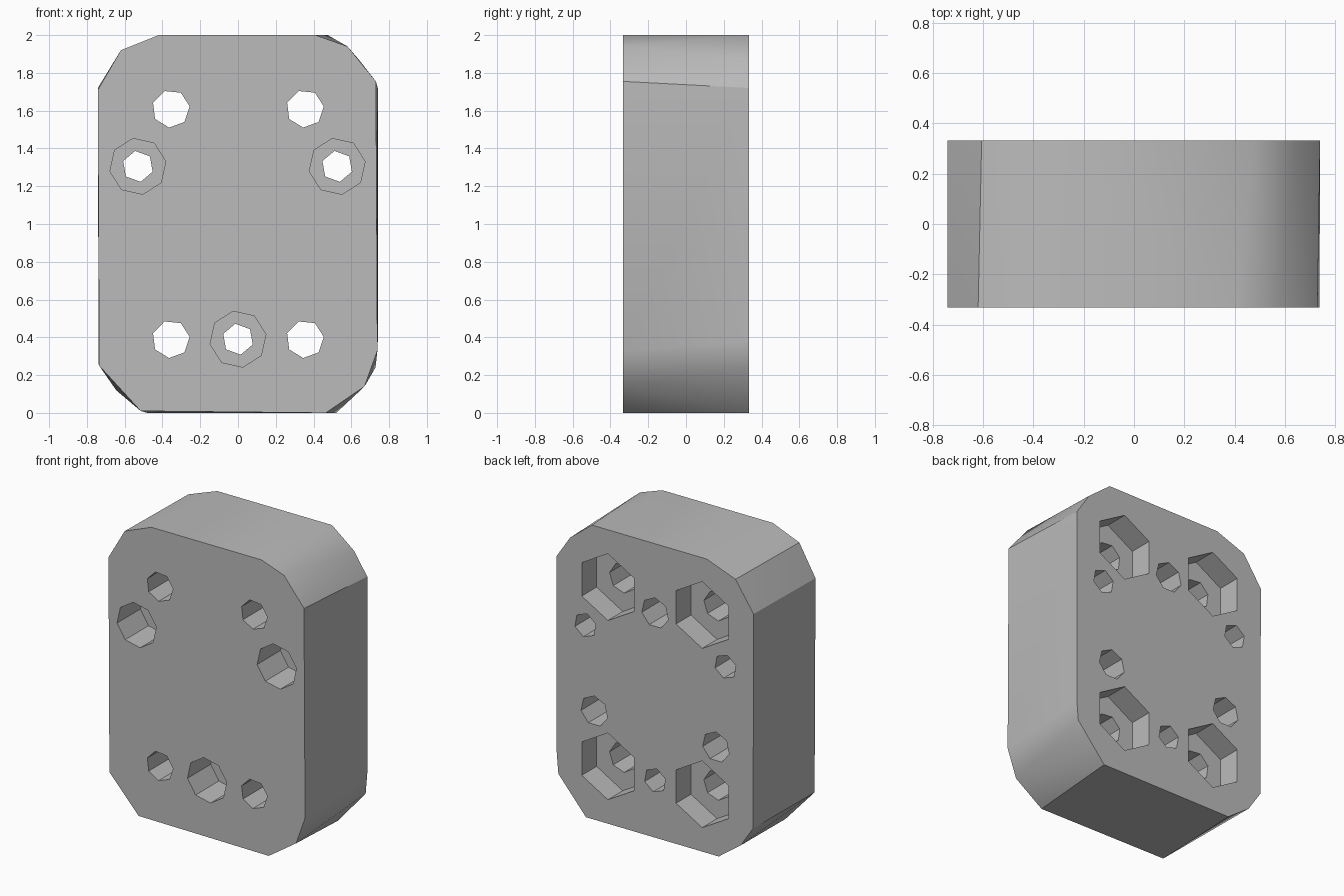
import bpy
import bmesh
import math
from mathutils import Matrix

cube = bpy.data.objects.get("Cube")
if cube:
    bpy.data.objects.remove(cube, do_unlink=True)

grey = bpy.data.materials.new("plain grey")
grey.use_nodes = True
colour = (0.5, 0.5, 0.5, 1)
grey.diffuse_color = colour
grey.node_tree.nodes["Principled BSDF"].inputs["Base Color"].default_value = colour

HALF = 0.333  # half the thickness of the block


def add_object(name, bm):
    mesh = bpy.data.meshes.new(name)
    bm.to_mesh(mesh)
    bm.free()
    mesh.materials.append(grey)
    obj = bpy.data.objects.new(name, mesh)
    bpy.context.collection.objects.link(obj)
    return obj


# Block: faceted rounded plate, slightly different outline front and back
front = [(-.42, 2), (-.62, 1.92), (-.742, 1.71), (-.735, .25), (-.515, .01), (.465, 0),
         (.67, .14), (.738, .33), (.73, 1.755), (.58, 1.94), (.41, 2)]
back = [(-.39, 2), (-.606, 1.92), (-.742, 1.72), (-.738, .26), (-.645, .12), (-.48, 0),
        (.52, 0), (.728, .24), (.74, .38), (.74, 1.72), (.64, 1.87), (.475, 2)]
bm = bmesh.new()
for outline, y in ((front, -HALF), (back, HALF)):
    for x, z in outline:
        bm.verts.new((x, y, z))
bmesh.ops.convex_hull(bm, input=bm.verts[:])
bmesh.ops.dissolve_limit(bm, angle_limit=math.radians(0.5),
                         verts=bm.verts[:], edges=bm.edges[:])
bmesh.ops.recalc_face_normals(bm, faces=bm.faces[:])
block = add_object("mounting_block", bm)


def drill(name, x, z, radius, y0, y1, sides, turn=0):
    """Cut a prism-shaped hole along y from y0 to y1."""
    bm = bmesh.new()
    place = (Matrix.Translation((x, (y0 + y1) / 2, z))
             @ Matrix.Rotation(math.pi / 2, 4, 'X')
             @ Matrix.Rotation(math.radians(turn), 4, 'Z'))
    bmesh.ops.create_cone(bm, cap_ends=True, segments=sides, radius1=radius,
                          radius2=radius, depth=y1 - y0, matrix=place)
    cutter = add_object(name, bm)
    cutter.hide_render = True
    cutter.hide_set(True)
    mod = block.modifiers.new(name, 'BOOLEAN')
    mod.operation = 'DIFFERENCE'
    mod.solver = 'EXACT'
    mod.object = cutter
    return cutter


OUT = HALF + 0.1
cutters = []

# Corner bolt holes with hexagonal nut pockets in the back
for x in (-.355, .355):
    for z in (.39, 1.61):
        cutters.append(drill("bolt_hole", x, z, .1, -OUT, OUT, 7, 20))
        cutters.append(drill("nut_pocket", x, z, .227, HALF - .16, OUT, 6))

# Screw holes with round counterbores in the front
for x, z in ((-.53, 1.305), (.525, 1.305), (0, .39)):
    cutters.append(drill("screw_hole", x, z, .083, -OUT, OUT, 6, 10))
    cutters.append(drill("counterbore", x, z, .15, -OUT, -HALF + .25, 8, 10))

# Blind holes in the back
for x, z in ((0, 1.53), (-.458, .74), (.458, .74)):
    cutters.append(drill("blind_hole", x, z, .102, HALF - .33, OUT, 7))

# Apply the cuts and discard the cutters
bpy.context.view_layer.update()
cut = bpy.data.meshes.new_from_object(
    block.evaluated_get(bpy.context.evaluated_depsgraph_get()))
block.modifiers.clear()
block.data = cut
cut.name = "mounting_block"
for cutter in cutters:
    bpy.data.objects.remove(cutter, do_unlink=True)

# Smooth the soft corners, keep rims and hole facets sharp
bpy.ops.object.select_all(action='DESELECT')
block.select_set(True)
bpy.context.view_layer.objects.active = block
bpy.ops.object.shade_smooth_by_angle(angle=math.radians(30))
